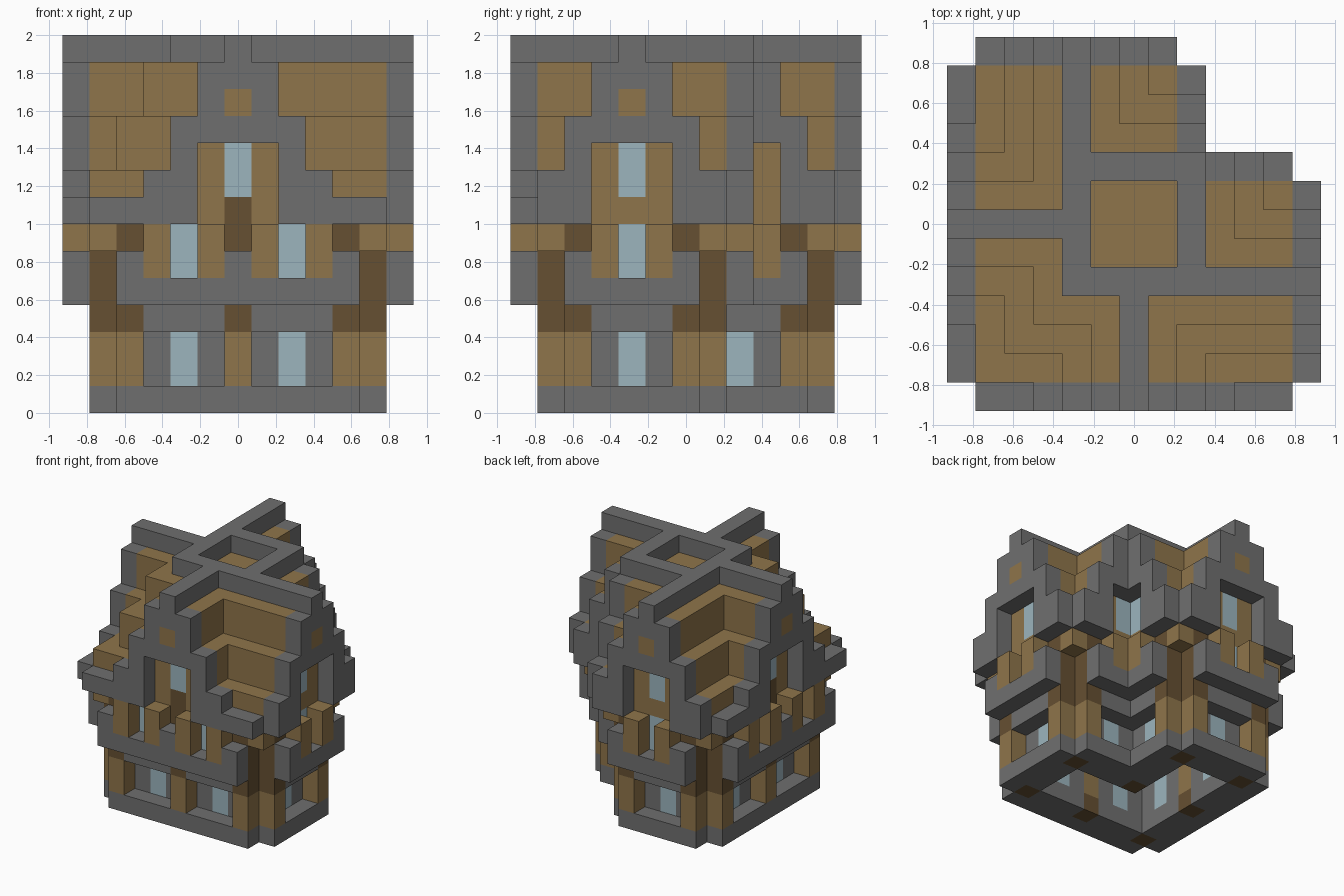
import bpy, bmesh

if "Cube" in bpy.data.objects:
    bpy.data.objects.remove(bpy.data.objects["Cube"])

U = 1 / 7  # edge of one block


def material(name, rgb):
    m = bpy.data.materials.new(name)
    m.use_nodes = True
    m.diffuse_color = (*rgb, 1)
    m.node_tree.nodes["Principled BSDF"].inputs["Base Color"].default_value = (*rgb, 1)
    return m


MATS = {
    "stone": material("grey stone", (0.159, 0.159, 0.159)),
    "wood": material("light wood", (0.275, 0.178, 0.069)),
    "dark": material("dark wood", (0.133, 0.080, 0.032)),
    "glass": material("window blue", (0.332, 0.462, 0.515)),
}
KEYS = list(MATS)
cells = {}


def put(part, mat, i, j, layers):
    # the house is mirrored across its diagonal, so every block is placed twice
    for a, b in ((i, j), (j, i)):
        for k in layers:
            cells[a, b, k] = (part, mat)


def plan(r):
    # L-shaped floor plan, r blocks from the middle to the outer walls
    span = range(-r, r + 1)
    return {(i, j) for i in span for j in span if min(i, j) <= r - 4}


OUTER, WALL, ROOM = plan(5), plan(4), plan(3)
CORNERS = {(-5, -5), (5, -5), (-5, 5), (5, 1), (1, 5)}
BODY = OUTER - CORNERS
NODES = [(-4, -4), (0, -4), (4, -4), (0, 0), (0, 4), (-4, 4)]

# each side: direction, wall row, window bays, gable centre, gable extent
SIDES = [(-1, -4, (-2, 2), 0, -5, 5),
         (1, 4, (-2,), -2, -5, 1),
         (1, 0, (2,), 2, 2, 5)]
# roof height against distance from the ridge
STEPS = {0: 14, 1: 13, 2: 11, 3: 9, 4: 8, 5: 8}


def roof_height(i, j):
    for w in (1, 2, 3):
        for a, b in ((i, j), (j, i)):
            if (abs(a + 2) <= w and b >= -2 - w) or (abs(a) <= w and b <= 0) \
                    or (abs(a - 2) <= w and -2 <= b <= 1):
                return STEPS[w]
    return 8


# foundation ring, ground floor wall, beam ring and upper floor
for i, j in BODY - ROOM:
    put("foundation", "stone", i, j, [0])
    put("floor_beam", "stone", i, j, [3])
for i, j in WALL - ROOM:
    put("ground_wall", "stone", i, j, [1, 2])
for i, j in BODY:
    put("upper_wall", "stone", i, j, [4])
    put("upper_wall", "wood", i, j, [5])

# stepped roof
for i, j in OUTER:
    put("roof", "wood", i, j, range(6, roof_height(i, j)))

# posts
for i, j in NODES:
    put("ground_posts", "dark", i, j, [0, 3])
    put("ground_posts", "wood", i, j, [1, 2])
    for di, dj in ((1, 0), (-1, 0), (0, 1), (0, -1)):
        c = (i + di, j + dj)
        if c in BODY and c not in WALL:
            put("ground_posts", "wood", *c, [1, 2])
            put("dark_posts", "dark", *c, range(3, 7))

for s, base, bays, mid, lo, hi in SIDES:
    wall, eave = base + s, base + 2 * s
    # ledge under the upper windows
    for i in range(bays[0] - 2, bays[-1] + 3):
        put("ledge", "stone", i, eave, [4])
    for b in bays:
        put("ground_windows", "glass", b, base, [1, 2])
        put("upper_windows", "glass", b, wall, [5, 6])
        for d in (-2, 2):
            put("ledge", "stone", b + d, eave, [5])
        for d in (-1, 1):
            put("window_posts", "wood", b + d, eave, [5, 6])
    # gable with its recessed opening
    for i in range(lo, hi + 1):
        d = abs(i - mid)
        put("gable", "stone", i, eave, range(10 if d < 2 else 7, STEPS[d]))
    put("gable", "wood", mid, eave, [11])
    put("attic_windows", "glass", mid, wall, [8, 9])
    if mid == 0:
        put("dark_posts", "dark", mid, wall, [7])
    # ridge
    for j in range(-2, max(eave, -2) + 1) if s > 0 else range(eave, -1):
        put("ridge", "stone", mid, j, [13])

# outward faces of a block: direction and the two edge directions
FACES = []
for ax in range(3):
    for sg in (1, -1):
        n, u, v = [0] * 3, [0] * 3, [0] * 3
        n[ax], u[(ax + 1) % 3], v[(ax + 2) % 3] = sg, sg, 1
        FACES.append((n, u, v))

# one mesh object per part, keeping only the exposed faces
for part in sorted({p for p, _ in cells.values()}):
    bm = bmesh.new()
    for cell, (p, mat) in cells.items():
        if p != part:
            continue
        mid = (cell[0], cell[1], cell[2] + 0.5)
        for n, u, v in FACES:
            if tuple(c + d for c, d in zip(cell, n)) in cells:
                continue
            quad = [[(m + (a + su * b + sv * c) / 2) * U for m, a, b, c in zip(mid, n, u, v)]
                    for su, sv in ((-1, -1), (1, -1), (1, 1), (-1, 1))]
            f = bm.faces.new([bm.verts.new(q) for q in quad])
            f.material_index = KEYS.index(mat)
    bmesh.ops.remove_doubles(bm, verts=bm.verts[:], dist=0.001)
    bmesh.ops.dissolve_limit(bm, angle_limit=0.01, verts=bm.verts[:], edges=bm.edges[:],
                             delimit={"MATERIAL"})
    mesh = bpy.data.meshes.new(part)
    bm.to_mesh(mesh)
    bm.free()
    for m in MATS.values():
        mesh.materials.append(m)
    bpy.context.collection.objects.link(bpy.data.objects.new(part, mesh))
